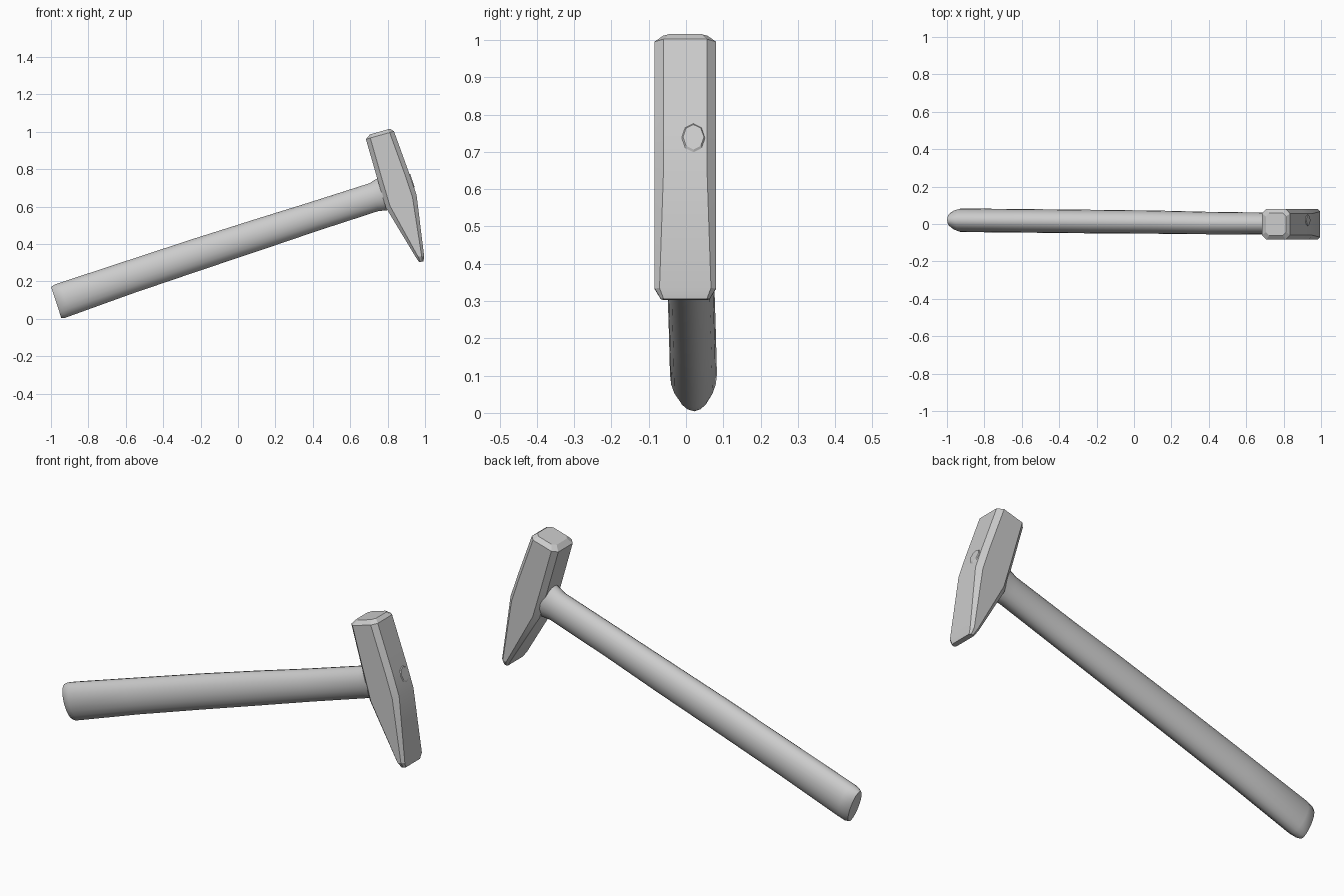
import bpy, bmesh, math
from mathutils import Vector

if "Cube" in bpy.data.objects:
    bpy.data.objects.remove(bpy.data.objects["Cube"])


def loft(name, rings, angle):
    """Skin a list of equal-length point rings and cap both ends."""
    bm = bmesh.new()
    loops = [[bm.verts.new(p) for p in r] for r in rings]
    n = len(loops[0])
    for a, b in zip(loops, loops[1:]):
        for i in range(n):
            j = (i + 1) % n
            bm.faces.new((a[i], a[j], b[j], b[i]))
    bm.faces.new(loops[0])
    bm.faces.new(loops[-1])
    bmesh.ops.recalc_face_normals(bm, faces=bm.faces)
    mesh = bpy.data.meshes.new(name)
    bm.to_mesh(mesh)
    bm.free()
    obj = bpy.data.objects.new(name, mesh)
    bpy.context.collection.objects.link(obj)
    bpy.ops.object.select_all(action='DESELECT')
    bpy.context.view_layer.objects.active = obj
    obj.select_set(True)
    bpy.ops.object.shade_smooth_by_angle(angle=math.radians(angle))
    return obj


# Handle: oval rings along a tilted axis
start = Vector((-0.972, 0, 0.087))
axis = Vector((1.742, 0, 0.573)).normalized()
up = Vector((-axis.z, 0, axis.x))


def oval(t, hh, hw, yc, lift=0.0, n=20):
    c = start + axis * t + up * lift + Vector((0, yc, 0))
    return [c + up * hh * math.sin(2 * math.pi * i / n)
            + Vector((0, hw * math.cos(2 * math.pi * i / n), 0)) for i in range(n)]


# distance, half height, half width, y offset, lift
handle_rings = [
    (0.00, 0.087, 0.040, 0.022, 0.000),
    (0.02, 0.093, 0.054, 0.021, 0.000),
    (0.05, 0.093, 0.063, 0.020, 0.001),
    (0.40, 0.088, 0.063, 0.017, 0.006),
    (0.80, 0.086, 0.063, 0.013, 0.008),
    (1.15, 0.083, 0.062, 0.010, 0.007),
    (1.45, 0.079, 0.060, 0.005, 0.006),
    (1.79, 0.078, 0.058, 0.003, 0.004),
    (1.83, 0.088, 0.064, 0.002, 0.004),
    (1.87, 0.092, 0.070, 0.000, 0.004),
]
loft("handle", [oval(*r) for r in handle_rings], 35)

# Handle end: wedge-spread wood showing through the head
wedge_rings = [(1.93, 0.08, 0.055, 0.015, 0.01),
               (1.985, 0.075, 0.05, 0.018, 0.015),
               (2.013, 0.035, 0.028, 0.02, 0.025)]
loft("handle_end", [oval(*r, n=8) for r in wedge_rings], 20)


# Head: chamfered rectangular sections from striking face to wedge tip
def section(left, right, hy, c, yc=-0.002):
    l, r = Vector((left[0], 0, left[1])), Vector((right[0], 0, right[1]))
    mid, half = (l + r) / 2, (r - l).length / 2
    d = (r - l).normalized()
    corners = [(half, hy - c), (half - c, hy), (c - half, hy), (-half, hy - c),
               (-half, c - hy), (c - half, -hy), (half - c, -hy), (half, c - hy)]
    return [mid + d * u + Vector((0, v + yc, 0)) for u, v in corners]


head_sections = [
    ((0.705, 0.985), (0.813, 1.016), 0.060, 0.018),
    ((0.684, 0.960), (0.834, 1.002), 0.082, 0.024),
    ((0.747, 0.740), (0.918, 0.770), 0.082, 0.024),
    ((0.790, 0.595), (0.955, 0.660), 0.082, 0.024),
    ((0.950, 0.330), (0.995, 0.335), 0.082, 0.013),
    ((0.968, 0.303), (0.992, 0.306), 0.065, 0.007),
]
loft("head", [section(*s) for s in head_sections], 20)
